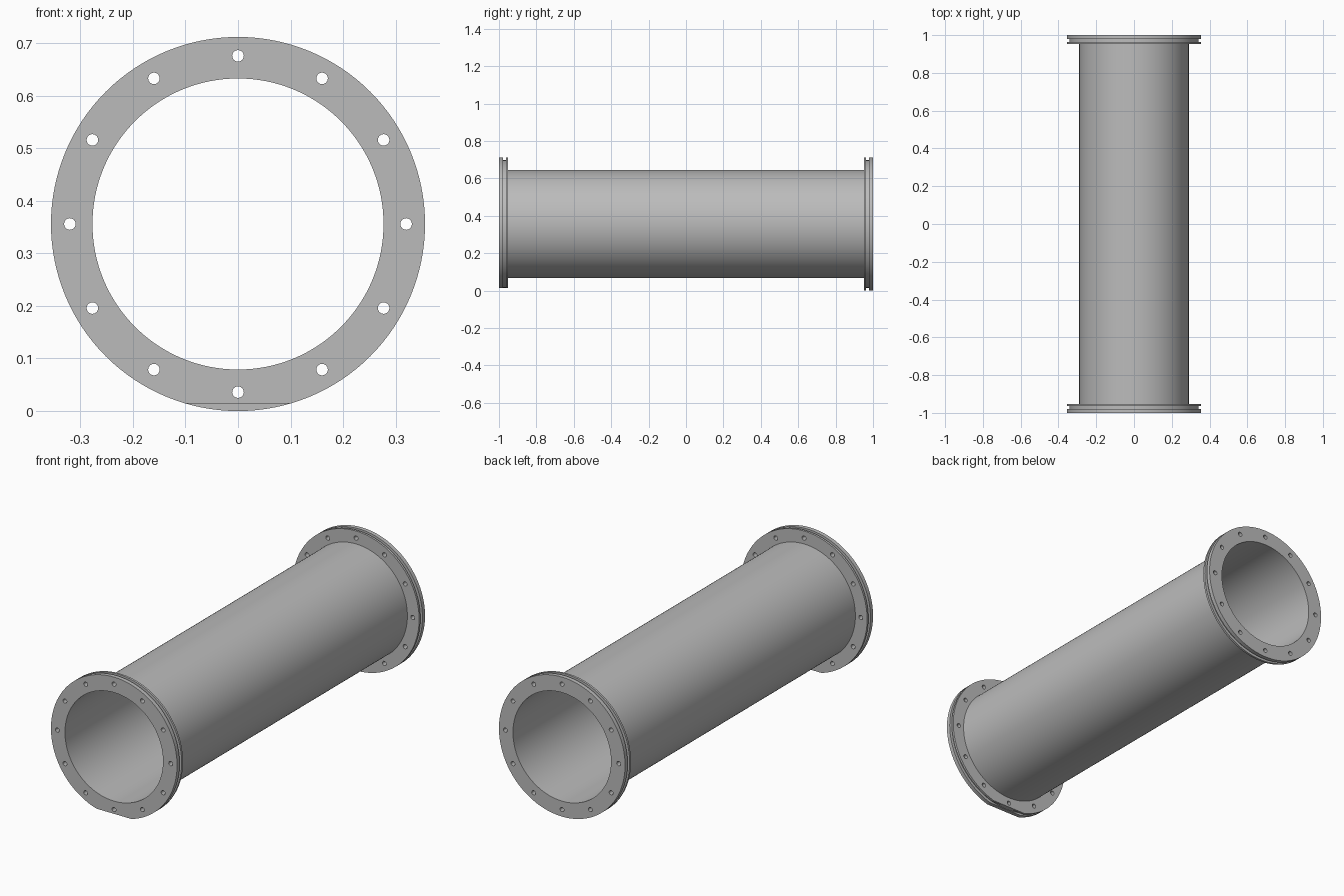
import bpy, bmesh, math
from mathutils import Matrix, Vector

if "Cube" in bpy.data.objects:
    bpy.data.objects.remove(bpy.data.objects["Cube"])

R_OUT, R_GROOVE, R_TUBE, R_BORE = 0.356, 0.341, 0.29, 0.277
R_BOLT, R_HOLE, FLAT_Z = 0.32, 0.011, 0.014
SEGMENTS = 128
AXIS = Vector((0, 0, R_OUT))

steel = bpy.data.materials.new("grey steel")
steel.use_nodes = True
colour = (0.5, 0.5, 0.5, 1)
steel.diffuse_color = colour
steel.node_tree.nodes["Principled BSDF"].inputs["Base Color"].default_value = colour


def make_object(name, bm):
    bmesh.ops.recalc_face_normals(bm, faces=bm.faces)
    mesh = bpy.data.meshes.new(name)
    bm.to_mesh(mesh)
    bm.free()
    mesh.materials.append(steel)
    obj = bpy.data.objects.new(name, mesh)
    bpy.context.collection.objects.link(obj)
    return obj


def lathe(name, profile):
    """Revolve a closed (radius, y) profile around the pipe axis."""
    bm = bmesh.new()
    rings = []
    for i in range(SEGMENTS):
        a = 2 * math.pi * i / SEGMENTS
        rings.append([bm.verts.new(AXIS + Vector((r * math.sin(a), y, r * math.cos(a))))
                      for r, y in profile])
    n = len(profile)
    for i in range(SEGMENTS):
        a, b = rings[i], rings[(i + 1) % SEGMENTS]
        for j in range(n):
            k = (j + 1) % n
            bm.faces.new((a[j], a[k], b[k], b[j]))
    return make_object(name, bm)


def cut(obj, cutter):
    """Subtract the cutter, bake the result and drop the cutter."""
    cutter.hide_render = True
    mod = obj.modifiers.new("cut", 'BOOLEAN')
    mod.operation, mod.solver, mod.object = 'DIFFERENCE', 'EXACT', cutter
    deps = bpy.context.evaluated_depsgraph_get()
    mesh = bpy.data.meshes.new_from_object(obj.evaluated_get(deps))
    obj.modifiers.clear()
    obj.data = mesh
    bpy.data.objects.remove(cutter)


def bolt_cutter(y):
    bm = bmesh.new()
    for i in range(12):
        a = 2 * math.pi * i / 12
        place = AXIS + Vector((R_BOLT * math.sin(a), y, R_BOLT * math.cos(a)))
        bmesh.ops.create_cone(bm, cap_ends=True, segments=24, radius1=R_HOLE,
                              radius2=R_HOLE, depth=0.2,
                              matrix=Matrix.Translation(place) @ Matrix.Rotation(math.pi / 2, 4, 'X'))
    return make_object("bolt_cutter", bm)


# Pipe wall between the flanges
tube = lathe("tube", [(R_BORE, -0.952), (R_TUBE, -0.952), (R_TUBE, 0.952), (R_BORE, 0.952)])

# Grooved flanges with a circle of bolt holes
flanges = []
for name, s in (("front_flange", -1), ("back_flange", 1)):
    flange = lathe(name, [(R_BORE, s), (R_OUT, s), (R_OUT, s * 0.979), (R_GROOVE, s * 0.979),
                          (R_GROOVE, s * 0.963), (R_OUT, s * 0.963), (R_OUT, s * 0.952),
                          (R_BORE, s * 0.952)])
    cut(flange, bolt_cutter(s * 0.976))
    flanges.append(flange)

# Flat along the bottom of the front flange
bm = bmesh.new()
bmesh.ops.create_cube(bm, size=0.4, matrix=Matrix.Translation((0, -1, FLAT_Z - 0.2)))
cut(flanges[0], make_object("flat_cutter", bm))

# Smooth round walls, crisp rims
bpy.ops.object.select_all(action='DESELECT')
for obj in [tube] + flanges:
    obj.select_set(True)
bpy.context.view_layer.objects.active = tube
bpy.ops.object.shade_smooth_by_angle(angle=math.radians(30))
